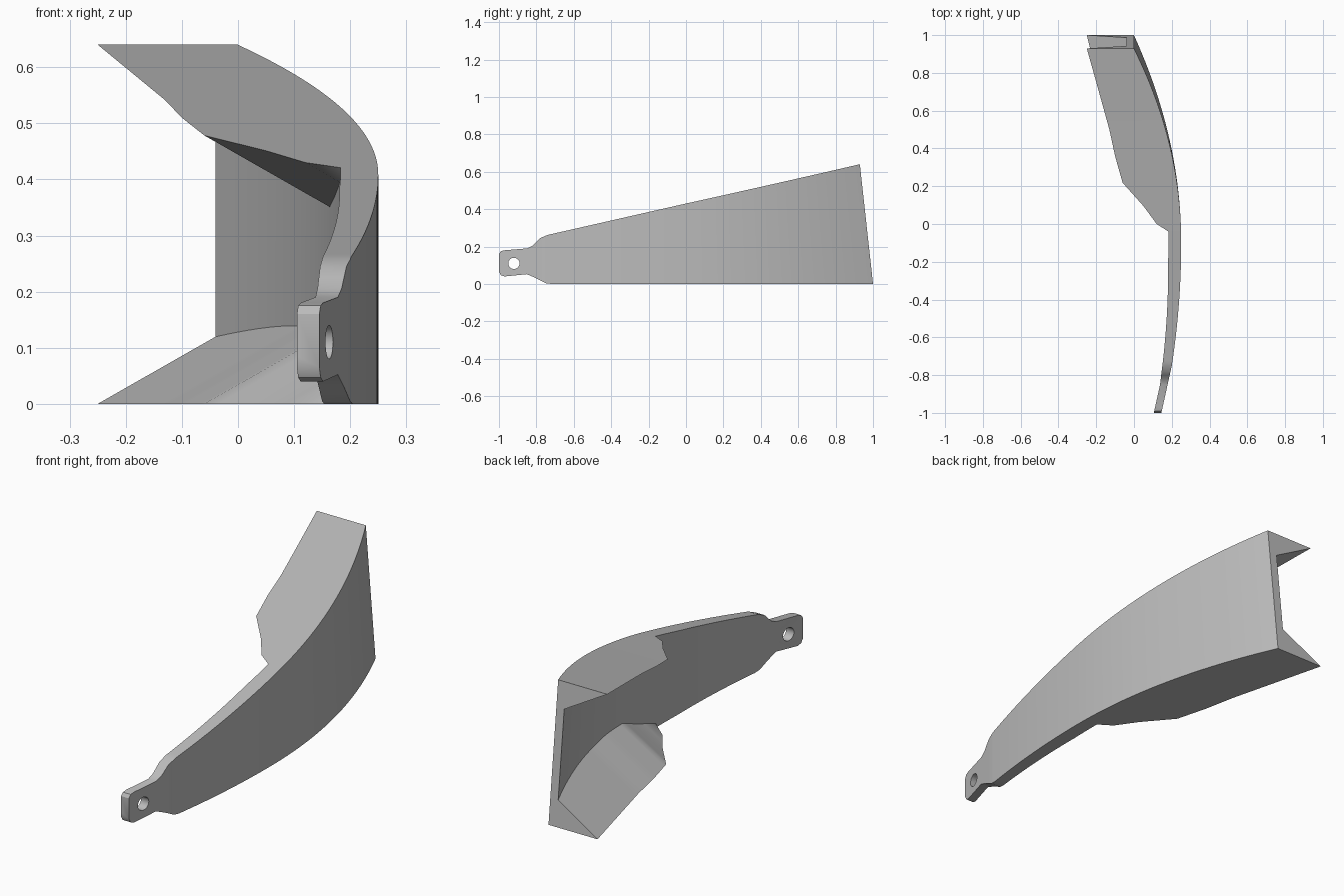
import bpy
import bmesh
import math

cube = bpy.data.objects.get("Cube")
if cube:
    bpy.data.objects.remove(cube, do_unlink=True)

# Controls along the length, as (station, value) pairs
BOTTOM = [(-1, .065), (-.99, .047), (-.97, .04), (-.85, .052), (-.8, .03), (-.75, .004), (-.72, 0)]
TOP = [(-1, .16), (-.99, .175), (-.97, .18), (-.85, .19), (-.82, .205), (-.78, .245),
       (-.74, .262), (0, .43), (1, .64)]
THICKNESS = [(-1, .04), (-.85, .04), (-.75, .05), (-.2, .068), (.2, .065), (1, .04)]
FLANGE_TIP = [(-.04, .17), (0, .12), (.1, .05), (.23, -.06), (.38, -.1), (.53, -.13), (1, -.25)]
LAST_FLAT = -.04
SHEAR = .11


def interpolate(points, s):
    """Piecewise linear value, held constant beyond both ends."""
    if s <= points[0][0]:
        return points[0][1]
    for (a, va), (b, vb) in zip(points, points[1:]):
        if s <= b:
            return va + (vb - va) * (s - a) / (b - a)
    return points[-1][1]


def outer_curve(s):
    """Bowed outside face, straight along the mounting tab."""
    if s < -.75:
        return .2 + (s + .75) * .22
    bend = .207 if s > -.1 else .118
    return .25 - bend * (s + .1) ** 2


def section(s):
    """Thin web with a triangular flange at its top and bottom."""
    low, high = interpolate(BOTTOM, s), interpolate(TOP, s)
    outer = outer_curve(s)
    inner = outer - interpolate(THICKNESS, s)
    tip = min(inner, interpolate(FLANGE_TIP, s)) if s > LAST_FLAT else inner
    rise = max(.02, .57 * (inner - tip))
    profile = [(outer, low), (outer, high), (tip, high),
               (inner, high - rise), (inner, low + rise), (tip, low)]
    return [(x, s - SHEAR * z * max(0, s), z) for x, z in profile]


def loft(name, rings):
    """Skin closed rings into one solid."""
    bm = bmesh.new()
    loops = [[bm.verts.new(p) for p in ring] for ring in rings]
    for a, b in zip(loops, loops[1:]):
        for i in range(len(a)):
            j = (i + 1) % len(a)
            bm.faces.new((a[i], a[j], b[j], b[i]))
    bm.faces.new(loops[0])
    bm.faces.new(loops[-1])
    bmesh.ops.recalc_face_normals(bm, faces=bm.faces[:])
    mesh = bpy.data.meshes.new(name)
    bm.to_mesh(mesh)
    bm.free()
    obj = bpy.data.objects.new(name, mesh)
    bpy.context.collection.objects.link(obj)
    return obj


# Stations: every control point plus an even spread
stations = {p[0] for table in (BOTTOM, TOP, THICKNESS, FLANGE_TIP) for p in table}
stations |= {round(-.7 + i * .05, 2) for i in range(35)}
bracket = loft("curved_bracket", [section(s) for s in sorted(stations)])

# Mounting hole through the tab
bpy.ops.mesh.primitive_cylinder_add(vertices=32, radius=.03, depth=.3,
                                    location=(.14, -.92, .11),
                                    rotation=(0, math.pi / 2, 0))
cutter = bpy.context.object
cutter.name = "hole_cutter"
cutter.hide_render = True
cut = bracket.modifiers.new("mounting_hole", "BOOLEAN")
cut.object = cutter
cut.operation = "DIFFERENCE"
cut.solver = "EXACT"
bpy.ops.object.select_all(action="DESELECT")
bracket.select_set(True)
bpy.context.view_layer.objects.active = bracket
bpy.ops.object.modifier_apply(modifier=cut.name)
bpy.data.objects.remove(cutter, do_unlink=True)

# Single plain grey finish
grey = bpy.data.materials.new("plain_grey")
grey.use_nodes = True
colour = (.5, .5, .5, 1)
grey.diffuse_color = colour
grey.node_tree.nodes["Principled BSDF"].inputs["Base Color"].default_value = colour
bracket.data.materials.clear()
bracket.data.materials.append(grey)
bpy.ops.object.shade_smooth_by_angle(angle=math.radians(30))
